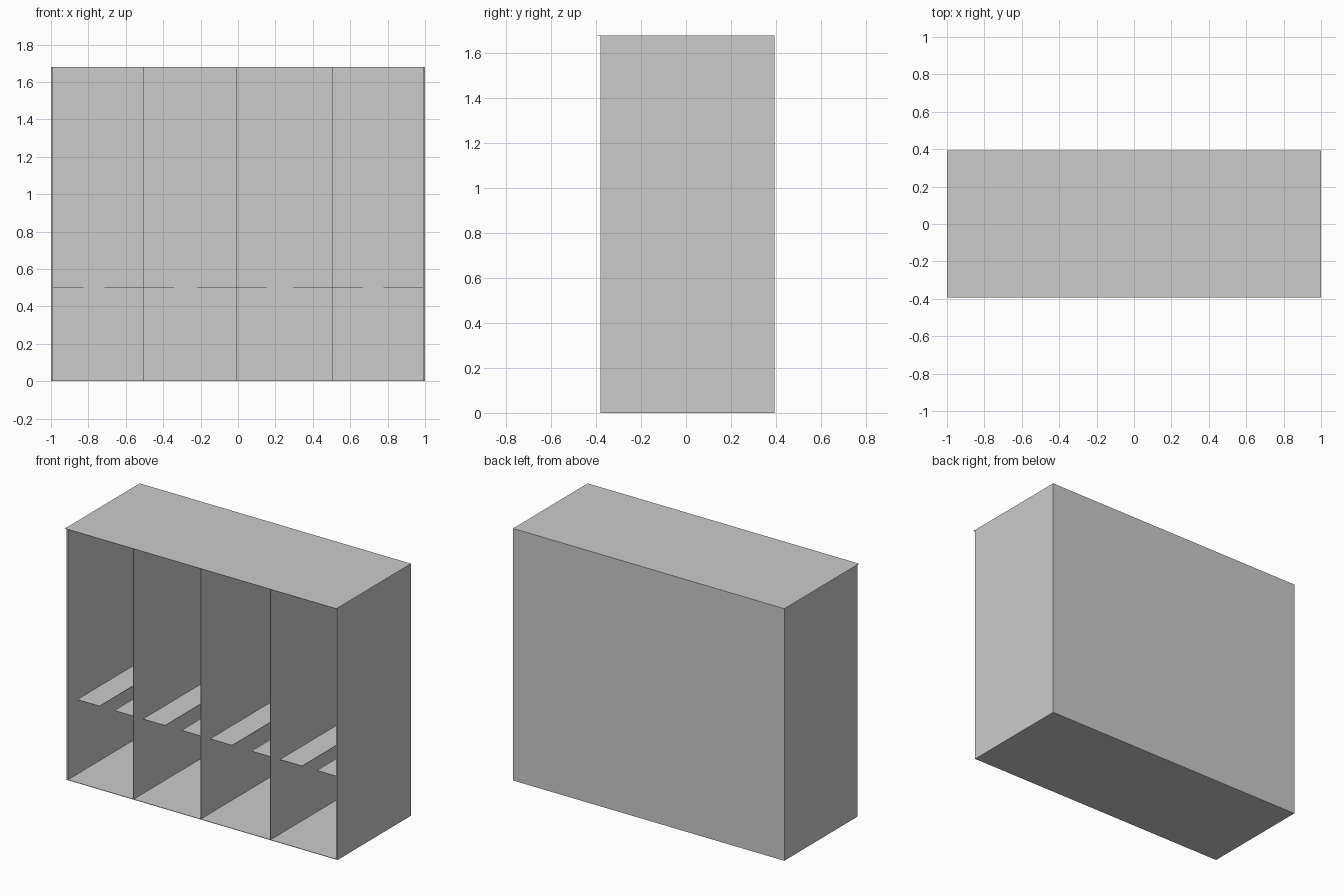
import bpy
import bmesh
from mathutils import Vector

cube = bpy.data.objects.get("Cube")
if cube:
    bpy.data.objects.remove(cube, do_unlink=True)

# One plain grey for the whole cabinet
GREY = (0.6, 0.6, 0.6, 1)
mat = bpy.data.materials.new("plain_grey")
mat.use_nodes = True
mat.diffuse_color = GREY
mat.node_tree.nodes["Principled BSDF"].inputs["Base Color"].default_value = GREY


def panel(name, low, high):
    """Flat-faced board between two opposite corners."""
    low, high = Vector(low), Vector(high)
    mesh = bpy.data.meshes.new(name)
    bm = bmesh.new()
    bmesh.ops.create_cube(bm, size=1)
    bmesh.ops.scale(bm, vec=high - low, verts=bm.verts)
    bmesh.ops.translate(bm, vec=(low + high) / 2, verts=bm.verts)
    bm.to_mesh(mesh)
    bm.free()
    mesh.materials.append(mat)
    obj = bpy.data.objects.new(name, mesh)
    bpy.context.collection.objects.link(obj)


FRONT, BACK, HEIGHT = -0.38, 0.393, 1.68
SIDE, SHEET = 0.012, 0.003     # board and sheet thickness
INNER = 1 - SIDE

# Outer carcass: sides, floor, back and slightly overhanging top
panel("right_side", (-1, FRONT, 0), (-INNER, BACK, HEIGHT - SHEET))
panel("left_side", (INNER, FRONT, 0), (1, BACK, HEIGHT - SHEET))
panel("floor", (-INNER, FRONT, 0), (INNER, BACK, SHEET))
panel("back", (-INNER, BACK - SHEET, SHEET), (INNER, BACK, HEIGHT - SHEET))
panel("top", (-1, -BACK, HEIGHT - SHEET), (1, BACK, HEIGHT))

# Upright dividers
dividers = (-0.505, -0.01, 0.505)
for i, x in enumerate(dividers, 1):
    panel(f"divider_{i}", (x - SHEET / 2, FRONT, SHEET),
          (x + SHEET / 2, BACK - SHEET, HEIGHT - SHEET))

# A pair of ledges with a gap between them in every bay
LEDGE_FRONT, LEDGE_Z = -0.28, 0.5
walls = (-INNER, *dividers, INNER)
for i, (a, b) in enumerate(zip(walls, walls[1:]), 1):
    for name, x0, x1 in (("narrow_ledge", a, a + 0.163), ("wide_ledge", b - 0.21, b)):
        panel(f"{name}_{i}", (x0, LEDGE_FRONT, LEDGE_Z - SHEET),
              (x1, BACK - SHEET, LEDGE_Z))
